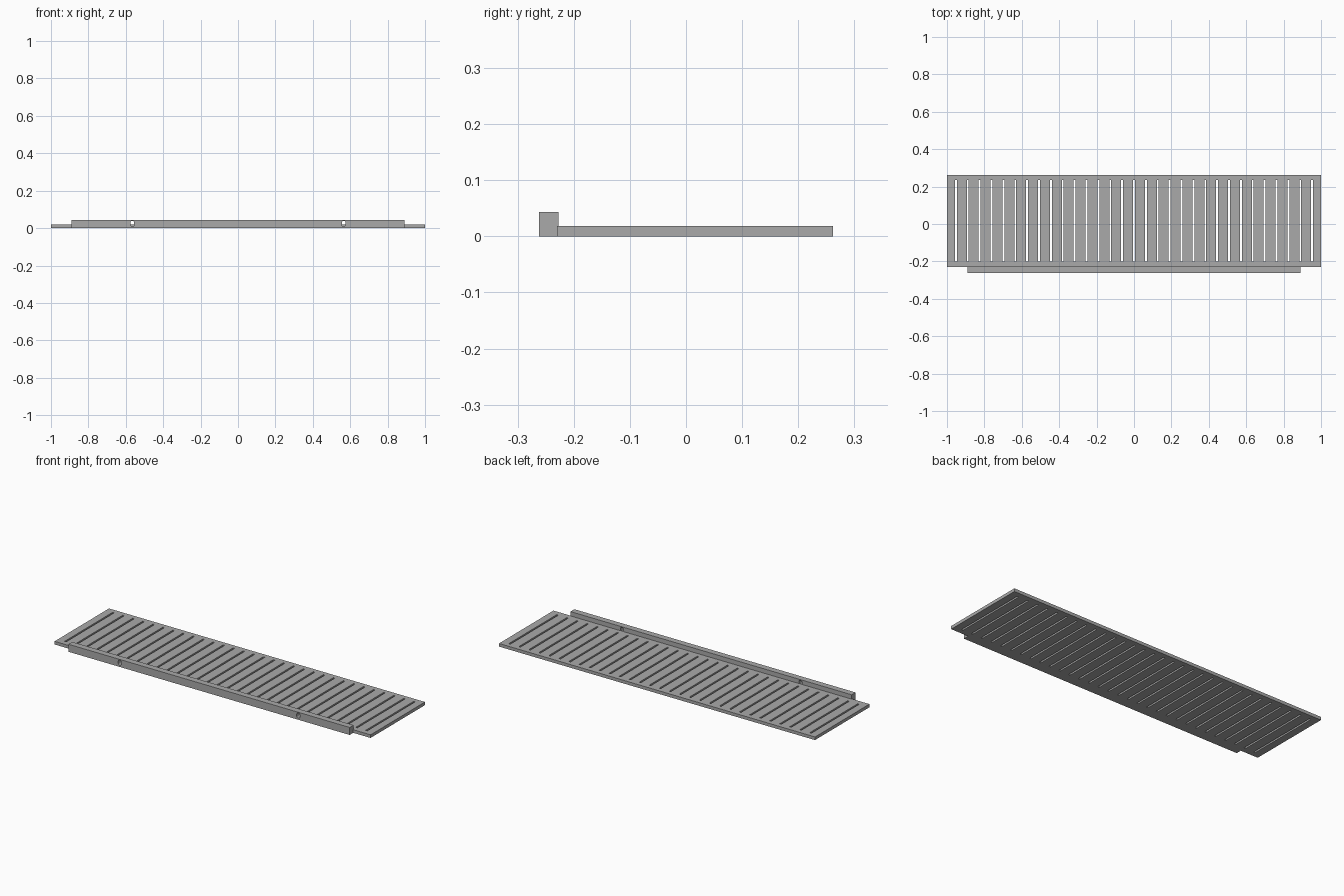
import bpy, bmesh, math

cube = bpy.data.objects.get("Cube")
if cube:
    bpy.data.objects.remove(cube)

grey = bpy.data.materials.new("matte grey")
grey.use_nodes = True
grey.diffuse_color = (0.4, 0.4, 0.4, 1)
grey.node_tree.nodes["Principled BSDF"].inputs["Base Color"].default_value = (0.4, 0.4, 0.4, 1)


def add_object(name, bm):
    bmesh.ops.recalc_face_normals(bm, faces=bm.faces)
    mesh = bpy.data.meshes.new(name)
    bm.to_mesh(mesh)
    bm.free()
    mesh.materials.append(grey)
    obj = bpy.data.objects.new(name, mesh)
    bpy.context.collection.objects.link(obj)
    return obj


def extrude_up(bm, vector):
    geom = bmesh.ops.extrude_face_region(bm, geom=bm.faces[:])["geom"]
    moved = [g for g in geom if isinstance(g, bmesh.types.BMVert)]
    bmesh.ops.translate(bm, verts=moved, vec=vector)


# Slotted base plate: a flat grid with the slot cells left out, then thickened
SLOTS, PITCH, SLOT_WIDTH = 31, 0.0635, 0.01
xs = [-1]
for i in range(SLOTS):
    centre = (i - (SLOTS - 1) / 2) * PITCH
    xs += [centre - SLOT_WIDTH / 2, centre + SLOT_WIDTH / 2]
xs.append(1)
ys = [-0.23, -0.2, 0.235, 0.262]

bm = bmesh.new()
grid = [[bm.verts.new((x, y, 0)) for y in ys] for x in xs]
for i in range(len(xs) - 1):
    for j in range(len(ys) - 1):
        if i % 2 == 1 and j == 1:
            continue
        bm.faces.new((grid[i][j], grid[i + 1][j], grid[i + 1][j + 1], grid[i][j + 1]))
extrude_up(bm, (0, 0, 0.018))
add_object("slotted_plate", bm)

# Front rail
bm = bmesh.new()
bmesh.ops.create_cube(bm, size=1)
bmesh.ops.scale(bm, verts=bm.verts, vec=(1.78, 0.035, 0.043))
bmesh.ops.translate(bm, verts=bm.verts, vec=(0, -0.2445, 0.0215))
rail = add_object("front_rail", bm)

# Upright oval screw holes through the rail
for side, name in ((-1, "right"), (1, "left")):
    bm = bmesh.new()
    ring = []
    for k in range(24):
        a = math.tau * (k + 0.5) / 24
        z = 0.024 + 0.01 * math.sin(a) + math.copysign(0.005, math.sin(a))
        ring.append(bm.verts.new((side * 0.565 + 0.01 * math.cos(a), -0.3, z)))
    bm.faces.new(ring)
    extrude_up(bm, (0, 0.1, 0))
    cutter = add_object(name + "_hole_cutter", bm)
    cutter.hide_render = True
    cutter.hide_viewport = True
    cut = rail.modifiers.new(name + "_hole", "BOOLEAN")
    cut.operation = "DIFFERENCE"
    cut.solver = "EXACT"
    cut.object = cutter
